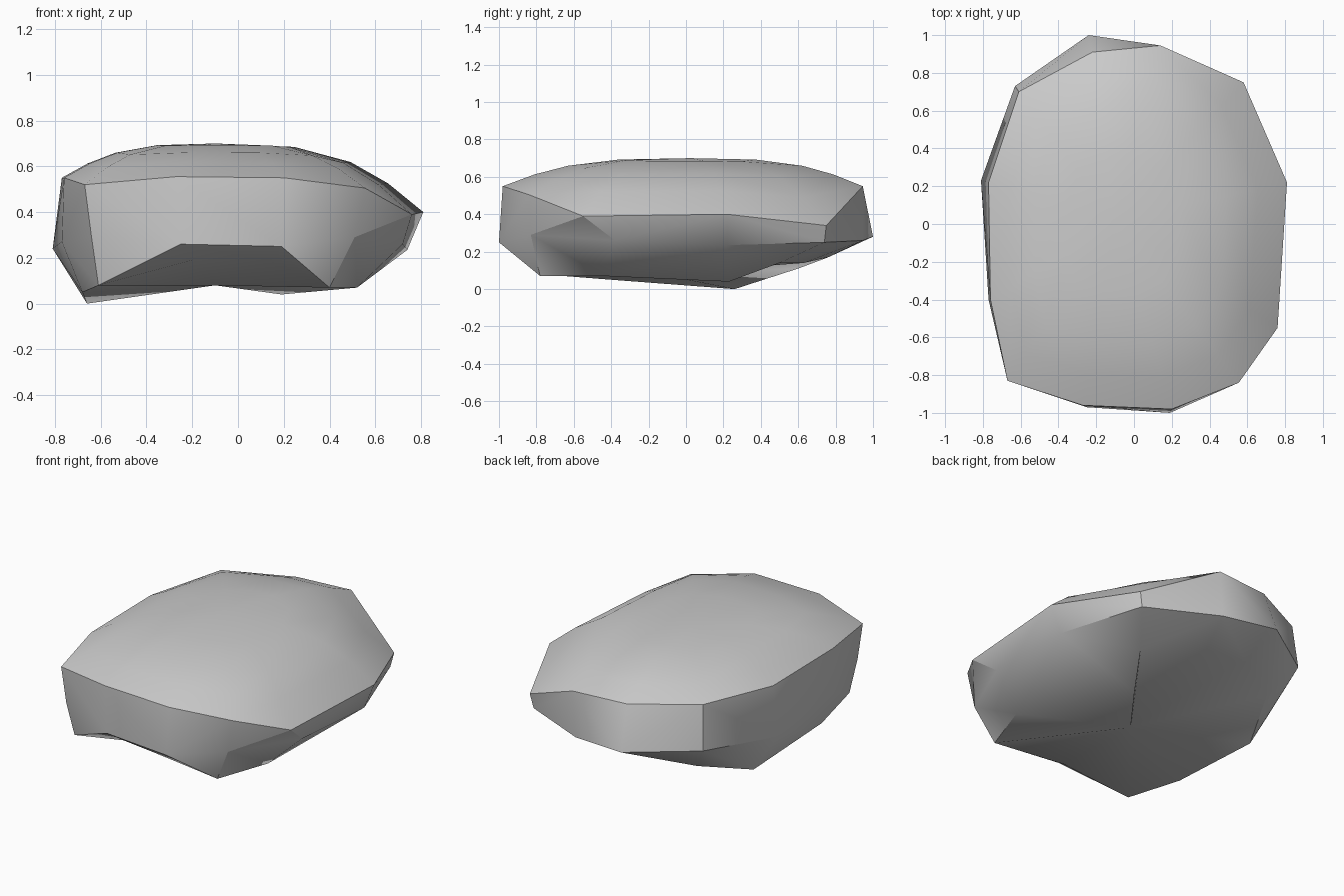
import bpy, bmesh
from math import radians
from mathutils import Vector

cube = bpy.data.objects.get("Cube")
if cube:
    bpy.data.objects.remove(cube, do_unlink=True)


def make_material(name, colour):
    material = bpy.data.materials.new(name)
    material.use_nodes = True
    material.diffuse_color = colour
    shader = next(node for node in material.node_tree.nodes if node.type == "BSDF_PRINCIPLED")
    shader.inputs["Base Color"].default_value = colour
    shader.inputs["Roughness"].default_value = 0.9
    return material


def add_ring(bm, points):
    return [bm.verts.new(point) for point in points]


def bridge(bm, first, second, heart):
    # Split each quad along the diagonal that bulges outward
    count = len(first)
    for i in range(count):
        j = (i + 1) % count
        a, b, c, d = first[i], first[j], second[j], second[i]
        rising = ((a.co + c.co) / 2 - heart).length
        falling = ((b.co + d.co) / 2 - heart).length
        if rising > falling:
            triangles = (a, b, c), (a, c, d)
        else:
            triangles = (a, b, d), (b, c, d)
        for triangle in triangles:
            bm.faces.new(triangle)


def close_with_fan(bm, ring, centre):
    tip = bm.verts.new(centre)
    for i, vert in enumerate(ring):
        bm.faces.new((vert, ring[(i + 1) % len(ring)], tip))


# Outlines run from the front, round the right side, back and left side
upper_rim = [
    (.2, -.98, .55), (-.27, -.96, .555), (-.67, -.83, .52), (-.76, -.4, .55),
    (-.77, .22, .55), (-.61, .7, .57), (-.22, .91, .55), (.14, .945, .55),
    (.58, .75, .34), (.81, .22, .4), (.76, -.55, .39), (.555, -.84, .505),
]
lower_rim = [
    (.19, -1, .25), (-.25, -.97, .26), (-.64, -.82, .29), (-.77, -.4, .27),
    (-.81, .23, .24), (-.63, .73, .29), (-.24, 1, .28), (.12, .945, .26),
    (.56, .74, .25), (.74, .22, .235), (.72, -.38, .26), (.51, -.83, .29),
]
underside = [
    (.13, -.92, .19), (-.2, -.87, .19), (-.61, -.78, .08), (-.68, -.4, .05),
    (-.66, .26, 0), (-.5, .6, .11), (-.2, .76, .17), (.02, .63, .14),
    (.37, .5, .14), (.19, .23, .04), (.52, -.44, .07), (.4, -.78, .07),
]

# Domed top: each ring shrinks the upper rim and rises toward the crown
crown = Vector((-.1, .02, .7))


def dome_ring(scale, rise):
    points = []
    for point in map(Vector, upper_rim):
        inner = crown.lerp(point, scale)
        inner.z = point.z + (crown.z - point.z) * rise
        points.append(inner)
    return points


bm = bmesh.new()
outlines = [underside, lower_rim, upper_rim]
outlines += [dome_ring(.83, .42), dome_ring(.65, .73), dome_ring(.38, .95)]
rings = [add_ring(bm, outline) for outline in outlines]
heart = Vector((0, 0, .3))
for below, above in zip(rings, rings[1:]):
    bridge(bm, below, above, heart)

# Close the crown and the shallow base
close_with_fan(bm, rings[-1], crown)
close_with_fan(bm, rings[0], (-.1, -.15, .08))
bmesh.ops.recalc_face_normals(bm, faces=bm.faces)

mesh = bpy.data.meshes.new("boulder")
bm.to_mesh(mesh)
bm.free()
boulder = bpy.data.objects.new("boulder", mesh)
bpy.context.collection.objects.link(boulder)
mesh.materials.append(make_material("stone grey", (.6, .6, .6, 1)))

# Soft faces with crisp broken edges
bpy.ops.object.select_all(action="DESELECT")
boulder.select_set(True)
bpy.context.view_layer.objects.active = boulder
bpy.ops.object.shade_smooth_by_angle(angle=radians(29))
